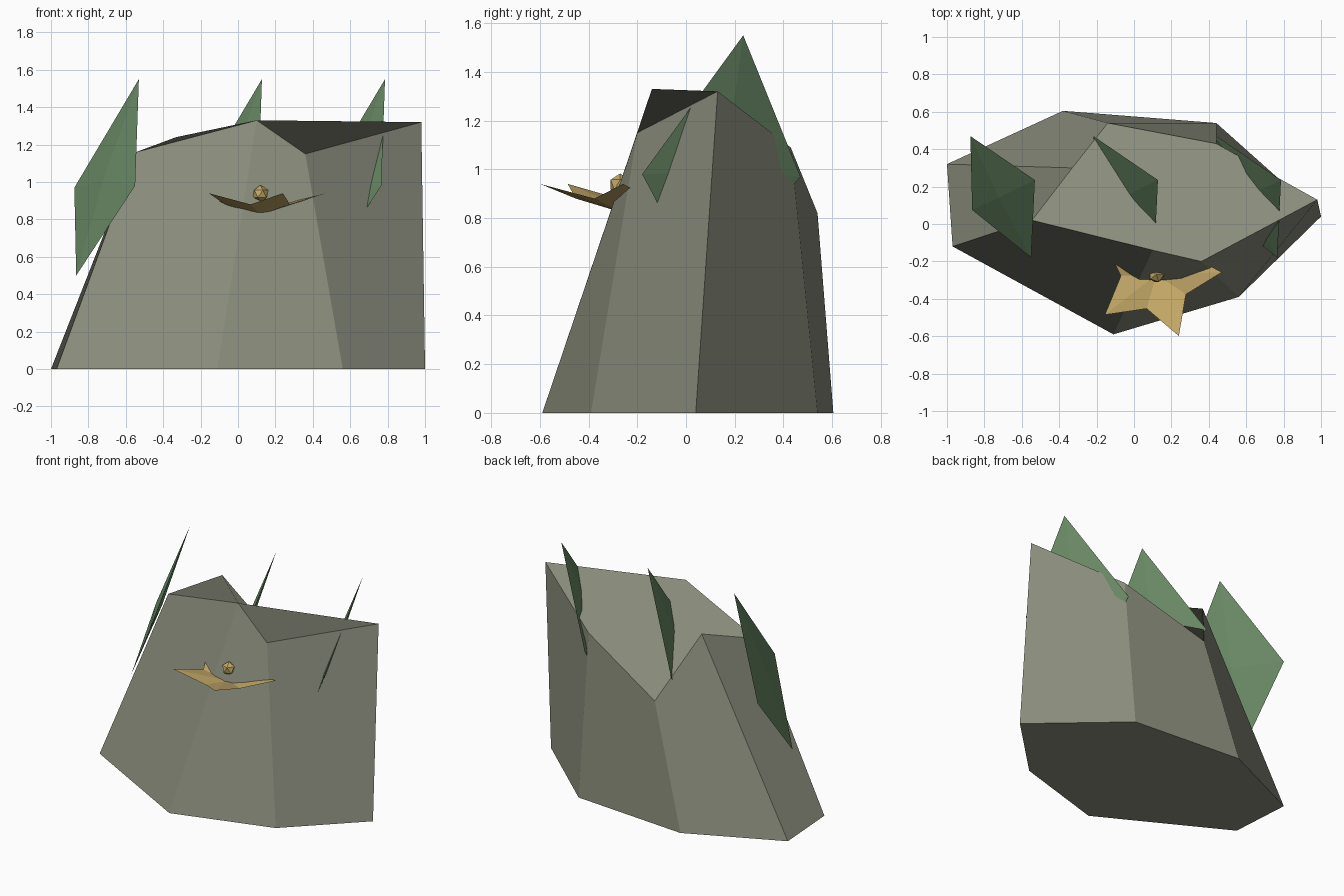
import bpy, bmesh, math
from mathutils import Vector

if "Cube" in bpy.data.objects:
    bpy.data.objects.remove(bpy.data.objects["Cube"])


def material(name, color):
    m = bpy.data.materials.new(name)
    m.diffuse_color = (*color, 1)
    m.use_nodes = True
    m.node_tree.nodes["Principled BSDF"].inputs["Base Color"].default_value = m.diffuse_color
    return m


stone = material("stone grey", (0.26, 0.27, 0.205))
green = material("leaf green", (0.15, 0.265, 0.138))
gold = material("petal gold", (0.56, 0.40, 0.14))


def finish(bm, name, mat):
    bmesh.ops.recalc_face_normals(bm, faces=bm.faces)
    me = bpy.data.meshes.new(name)
    bm.to_mesh(me)
    bm.free()
    me.materials.append(mat)
    ob = bpy.data.objects.new(name, me)
    bpy.context.collection.objects.link(ob)
    return ob


def bipyramid(ring, top, bottom, name, mat):
    """Closed thin solid: a ring of points joined to two poles."""
    bm = bmesh.new()
    vs = [bm.verts.new(p) for p in ring]
    for pole in (top, bottom):
        c = bm.verts.new(pole)
        for i, v in enumerate(vs):
            bm.faces.new((v, vs[(i + 1) % len(vs)], c))
    return finish(bm, name, mat)


# Boulder: seven-sided base lofted to an uneven, slanted top
base = [(-1, .32), (-.97, -.12), (-.11, -.59), (.56, -.39),
        (1, .04), (.44, .54), (-.38, .605)]
rim = [(-.33, .30, 1.24), (-.545, .02, 1.16), (.10, -.14, 1.33), (.36, -.20, 1.15),
       (.98, .13, 1.32), (.44, .43, 1.09), (-.14, .54, .82)]
bm = bmesh.new()
low = [bm.verts.new((x, y, 0)) for x, y in base]
high = [bm.verts.new(p) for p in rim]
for i in range(7):
    j = (i + 1) % 7
    bm.faces.new((low[i], low[j], high[j], high[i]))
bm.faces.new(low)
bm.faces.new(high)
finish(bm, "boulder", stone)

# Three matching leaf blades stuck through the boulder
blade = [Vector(p) for p in ((-.53, .235, 1.55), (-.55, -.18, .98),
                             (-.865, .075, .50), (-.875, .47, .97))]
middle = sum(blade, Vector()) / 4
normal = (blade[0] - blade[2]).cross(blade[1] - blade[3]).normalized()
for k in range(3):
    shift = Vector((.658 * k, 0, 0))
    bipyramid([p + shift for p in blade], middle + shift + normal * .02,
              middle + shift - normal * .02, f"leaf_{k + 1}", green)

# Five-pointed cupped flower, half sunk in the front of the boulder
cx, cy = .12, -.27
star = []
for i in range(10):
    a = math.radians(2 + 36 * i)
    r, z = ((.35, .94), (.19, .88))[i % 2]
    star.append((cx + r * math.cos(a), cy + r * math.sin(a), z))
bipyramid(star, (cx, cy, .85), (cx, cy, .825), "flower", gold)

# Faceted bead at the heart of the flower
bm = bmesh.new()
bmesh.ops.create_icosphere(bm, subdivisions=1, radius=.046)
bmesh.ops.translate(bm, verts=bm.verts, vec=(cx, cy, .937))
finish(bm, "flower_bead", gold)
